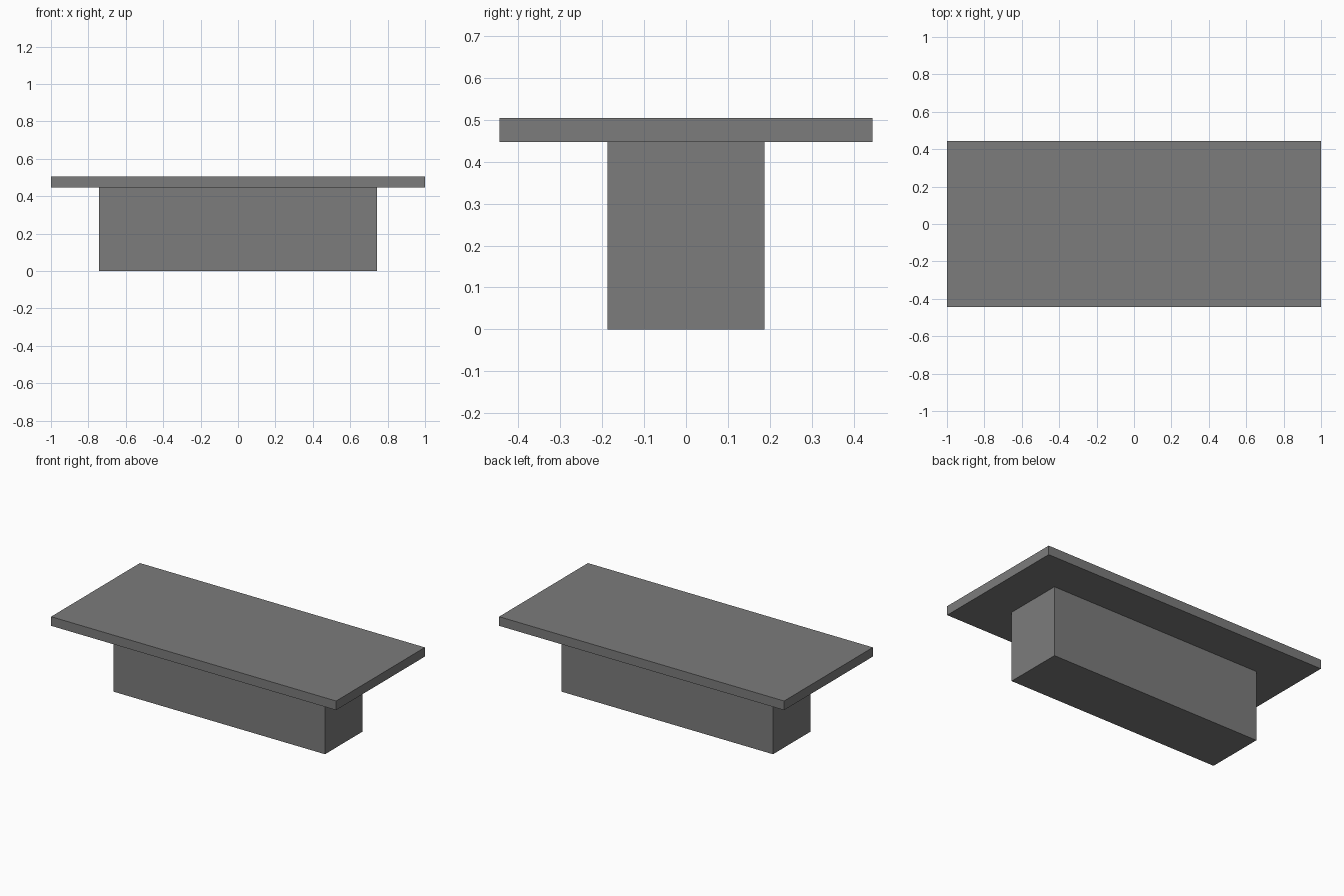
import bpy

# Remove the default object
cube = bpy.data.objects.get("Cube")
if cube:
    bpy.data.objects.remove(cube, do_unlink=True)

# Single grey finish
GREY = (0.2, 0.2, 0.2, 1.0)
grey = bpy.data.materials.new("matte_grey")
grey.use_nodes = True
grey.diffuse_color = GREY
bsdf = next(n for n in grey.node_tree.nodes if n.type == "BSDF_PRINCIPLED")
bsdf.inputs["Base Color"].default_value = GREY


def box(name, width, depth, bottom, top):
    """Centred box spanning the given heights."""
    bpy.ops.mesh.primitive_cube_add(size=1, location=(0, 0, (bottom + top) / 2))
    obj = bpy.context.object
    obj.name = name
    obj.scale = (width, depth, top - bottom)
    bpy.ops.object.transform_apply(location=False, rotation=False, scale=True)
    obj.data.materials.append(grey)
    return obj


# Solid pedestal below an overhanging slab
SLAB_BOTTOM = 0.447
box("pedestal", 1.484, 0.375, 0, SLAB_BOTTOM)
box("table_top", 2.0, 0.89, SLAB_BOTTOM, 0.505)
